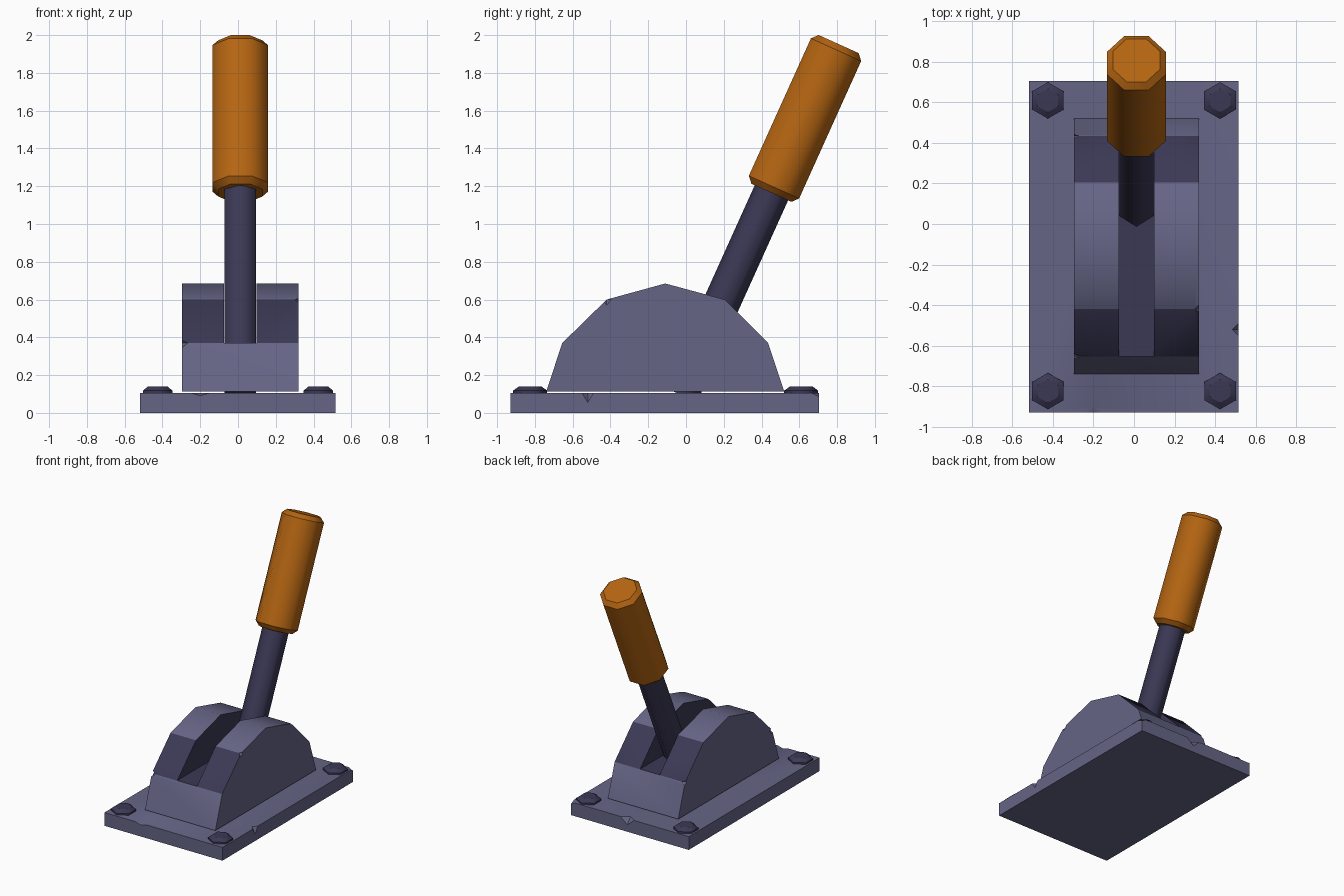
import bpy, bmesh, math
from mathutils import Matrix, Vector

if "Cube" in bpy.data.objects:
    bpy.data.objects.remove(bpy.data.objects["Cube"])

CX = 0.012                      # shared centre line of housing and lever
TILT = math.radians(-24.3)


def material(name, rgb):
    m = bpy.data.materials.new(name)
    m.diffuse_color = (*rgb, 1)
    m.use_nodes = True
    m.node_tree.nodes["Principled BSDF"].inputs["Base Color"].default_value = m.diffuse_color
    return m


STEEL = material("slate_paint", (0.13, 0.13, 0.24))
DARK = material("dark_metal", (0.044, 0.04, 0.09))
ORANGE = material("orange_grip", (0.46, 0.13, 0.006))


def finish(name, bm, mat):
    bmesh.ops.recalc_face_normals(bm, faces=bm.faces)
    me = bpy.data.meshes.new(name)
    bm.to_mesh(me)
    bm.free()
    if mat:
        me.materials.append(mat)
    ob = bpy.data.objects.new(name, me)
    bpy.context.collection.objects.link(ob)
    return ob


def smooth(ob, angle):
    """Smooth shading that keeps edges sharper than angle."""
    bm = bmesh.new()
    bm.from_mesh(ob.data)
    for f in bm.faces:
        f.smooth = True
    for e in bm.edges:
        e.smooth = len(e.link_faces) == 2 and e.calc_face_angle() < math.radians(angle)
    bm.to_mesh(ob.data)
    bm.free()


def extrude_x(name, profile, x0, x1, mat=None):
    """Solid from a (y, z) profile swept along x."""
    bm = bmesh.new()
    a = [bm.verts.new((x0, y, z)) for y, z in profile]
    b = [bm.verts.new((x1, y, z)) for y, z in profile]
    bm.faces.new(a)
    bm.faces.new(b[::-1])
    n = len(a)
    for i in range(n):
        j = (i + 1) % n
        bm.faces.new((a[i], b[i], b[j], a[j]))
    return finish(name, bm, mat)


def rod(name, sides, phase, rings, mat, matrix):
    """Stacked polygon rings (radius, height); lengthwise edges are smooth."""
    bm = bmesh.new()
    loops = []
    for r, z in rings:
        angs = [math.radians(phase) + math.tau * i / sides for i in range(sides)]
        loops.append([bm.verts.new((r * math.cos(t), r * math.sin(t), z)) for t in angs])
    bm.faces.new(loops[0][::-1])
    bm.faces.new(loops[-1])
    for a, b in zip(loops, loops[1:]):
        for i in range(sides):
            j = (i + 1) % sides
            bm.faces.new((a[i], a[j], b[j], b[i]))
    for f in bm.faces:
        f.smooth = True
    for e in bm.edges:
        e.smooth = abs(e.verts[0].co.z - e.verts[1].co.z) > 1e-5
    bm.transform(matrix)
    return finish(name, bm, mat)


def chip(pos, size):
    """Octahedron cutter that leaves a triangular nick in an edge."""
    bm = bmesh.new()
    for axis in range(3):
        for s in (-1, 1):
            v = Vector(pos)
            v[axis] += s * size[axis]
            bm.verts.new(v)
    bmesh.ops.convex_hull(bm, input=bm.verts)
    return finish("chip_cutter", bm, None)


def cut(ob, cutters):
    for c in cutters:
        c.hide_render = True
        mod = ob.modifiers.new("cut", 'BOOLEAN')
        mod.operation = 'DIFFERENCE'
        mod.solver = 'EXACT'
        mod.object = c
    dg = bpy.context.evaluated_depsgraph_get()
    me = bpy.data.meshes.new_from_object(ob.evaluated_get(dg))
    ob.modifiers.clear()
    ob.data = me
    for c in cutters:
        bpy.data.objects.remove(c)


# Base plate with nicked edges
plate = extrude_x("base_plate", [(-0.93, 0), (0.705, 0), (0.705, 0.105), (-0.93, 0.105)],
                  -0.518, 0.515, STEEL)
cut(plate, [chip(p, s) for p, s in [
    ((0.515, -0.52, 0.105), (0.03, 0.03, 0.05)),
    ((-0.20, -0.93, 0.105), (0.05, 0.03, 0.014)),
    ((0.02, 0.705, 0.105), (0.06, 0.04, 0.05)),
    ((0.515, 0.705, 0.105), (0.04, 0.04, 0.02))]])
smooth(plate, 40)

# Arched housing with a lever slot and a few nicks
arch = [(-0.74, 0.113), (-0.655, 0.37), (-0.42, 0.60), (-0.11, 0.685),
        (0.205, 0.60), (0.435, 0.37), (0.52, 0.113)]
housing = extrude_x("lever_housing", arch, -0.296, 0.32, STEEL)
slot = extrude_x("slot_cutter", [(-0.9, 0.371), (0.8, 0.371), (0.8, 0.9), (-0.9, 0.9)],
                 CX - 0.086, CX + 0.086)
cut(housing, [slot] + [chip(p, s) for p, s in [
    ((0.32, -0.42, 0.60), (0.02, 0.025, 0.03)),
    ((-0.296, -0.655, 0.37), (0.03, 0.03, 0.03)),
    ((-0.296, 0.435, 0.37), (0.025, 0.02, 0.03))]])
housing.data.materials.clear()
housing.data.materials.append(STEEL)
housing.data.materials.append(DARK)
for p in housing.data.polygons:      # slot floor and walls are dark
    p.material_index = int(abs(p.center.x - CX) < 0.09 and p.center.z > 0.365)
smooth(housing, 38)

# Lever shaft and grip share one tilted axis
axis = Matrix.Translation((CX, -0.03, 0.097)) @ Matrix.Rotation(TILT, 4, 'X')
rod("lever_shaft", 6, 90, [(0.097, 0), (0.097, 1.4)], DARK, axis)
g0, g1 = 1.205, 2.003
rod("lever_grip", 8, 22.5, [(0.126, g0 - 0.033), (0.158, g0), (0.158, g1), (0.126, g1 + 0.033)],
    ORANGE, axis)

# Corner bolts
for i, (x, y) in enumerate([(sx * 0.425, y) for sx in (-1, 1) for y in (-0.825, 0.61)]):
    rod(f"corner_bolt_{i + 1}", 6, 90, [(0.09, 0.10), (0.09, 0.118), (0.058, 0.141)],
        DARK, Matrix.Translation((x, y, 0)))
